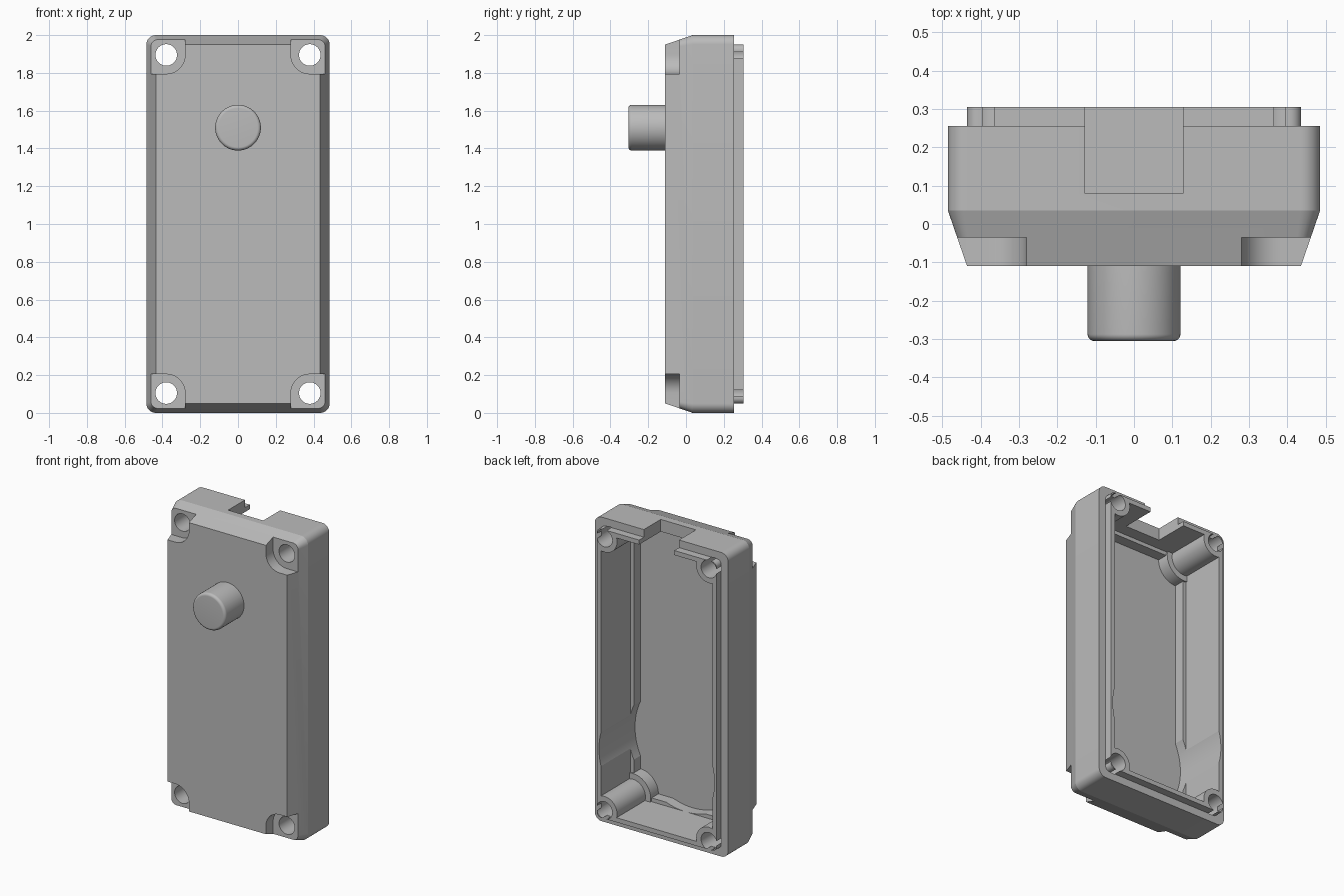
import bpy
import bmesh
from math import cos, sin, pi, radians

if "Cube" in bpy.data.objects:
    bpy.data.objects.remove(bpy.data.objects["Cube"])

grey = bpy.data.materials.new("plain_grey")
grey.use_nodes = True
colour = (0.5, 0.5, 0.5, 1)
grey.diffuse_color = colour
grey.node_tree.nodes["Principled BSDF"].inputs["Base Color"].default_value = colour

MID = 1.0       # height of the case centre
SEGS = 10       # steps in each rounded corner
BACK = 0.4      # cutters reach past the open back
FLOOR = -0.07   # inside of the front panel
HOLE_X, HOLE_Z = 0.38, 0.895


def new_object(name, bm):
    bmesh.ops.recalc_face_normals(bm, faces=bm.faces)
    mesh = bpy.data.meshes.new(name)
    bm.to_mesh(mesh)
    bm.free()
    obj = bpy.data.objects.new(name, mesh)
    bpy.context.collection.objects.link(obj)
    mesh.materials.append(grey)
    return obj


def rounded_rect(hx, hz, r):
    pts = []
    for q, (sx, sz) in enumerate([(1, 1), (-1, 1), (-1, -1), (1, -1)]):
        for i in range(SEGS + 1):
            a = (q + i / SEGS) * pi / 2
            pts.append((sx * (hx - r) + r * cos(a), sz * (hz - r) + r * sin(a)))
    return pts


def loft(name, rings, x=0, z=MID):
    """Skin rounded rectangles (y, half width, half height, radius) along y."""
    bm = bmesh.new()
    loops = [[bm.verts.new((x + px, y, z + pz)) for px, pz in rounded_rect(hx, hz, r)]
             for y, hx, hz, r in rings]
    for a, b in zip(loops, loops[1:]):
        for i in range(len(a)):
            j = (i + 1) % len(a)
            bm.faces.new((a[i], a[j], b[j], b[i]))
    bm.faces.new(loops[0])
    bm.faces.new(loops[-1])
    return new_object(name, bm)


def block(name, hx, hz, r, y0, y1, x=0, z=MID):
    return loft(name, [(y0, hx, hz, r), (y1, hx, hz, r)], x, z)


def lathe(name, profile, x, z, steps=48):
    """Round solid along y from (y, radius) pairs."""
    bm = bmesh.new()
    loops = [[bm.verts.new((x + r * cos(2 * pi * i / steps), y, z + r * sin(2 * pi * i / steps)))
              for i in range(steps)] for y, r in profile]
    for a, b in zip(loops, loops[1:]):
        for i in range(steps):
            j = (i + 1) % steps
            bm.faces.new((a[i], a[j], b[j], b[i]))
    bm.faces.new(loops[0])
    bm.faces.new(loops[-1])
    return new_object(name, bm)


def combine(target, other, operation):
    """Apply a boolean and discard the helper."""
    mod = target.modifiers.new("bool", 'BOOLEAN')
    mod.operation, mod.object, mod.solver = operation, other, 'EXACT'
    graph = bpy.context.evaluated_depsgraph_get()
    result = bpy.data.meshes.new_from_object(target.evaluated_get(graph))
    target.modifiers.clear()
    target.data = result
    bpy.data.objects.remove(other)


corners = [(sx, sz) for sx in (-1, 1) for sz in (-1, 1)]

# Case: chamfered front, straight sides, ledge and raised lip at the back
case = loft("case", [(-0.11, 0.435, 0.95, 0.02), (0.035, 0.485, 1.0, 0.05),
                     (0.255, 0.485, 1.0, 0.05), (0.255, 0.435, 0.95, 0.03),
                     (0.305, 0.435, 0.95, 0.03)])

# Hollow: wide upper part, narrower floor, round clearance near the bottom
hollow = block("hollow", 0.405, 0.92, 0.03, 0.0, BACK)
combine(hollow, block("floor_hollow", 0.38, 0.895, 0.03, FLOOR, 0.1), 'UNION')
combine(hollow, lathe("round_clearance", [(FLOOR, 0.42), (BACK + 0.02, 0.42)], 0, 0.5, 96), 'UNION')

# Screw posts and their thicker feet stay solid inside the hollow
for sx, sz in corners:
    x, z = sx * HOLE_X, MID + sz * HOLE_Z
    combine(hollow, lathe("post", [(-0.2, 0.092), (0.5, 0.092)], x, z), 'DIFFERENCE')
    combine(hollow, lathe("post_foot", [(-0.2, 0.13), (0.01, 0.13)], x, z), 'DIFFERENCE')
combine(case, hollow, 'DIFFERENCE')

# Cable notch through the top wall
combine(case, block("notch", 0.128, 0.15, 0.001, 0.08, BACK, 0, 2.0), 'DIFFERENCE')

# Corner recesses and through holes
for sx, sz in corners:
    recess = block("recess", 0.16, 0.16, 0.1, -0.3, -0.035,
                   sx * 0.44, MID + sz * 0.955)
    for hx, hz, dx, dz in ((0.1, 0.16, 0.1, 0), (0.16, 0.1, 0, 0.1)):
        combine(recess, block("recess_side", hx, hz, 0.001, -0.3, -0.035,
                              sx * (0.44 + dx), MID + sz * (0.955 + dz)), 'UNION')
    combine(case, recess, 'DIFFERENCE')
    combine(case, lathe("hole", [(-0.5, 0.057), (0.5, 0.057)],
                        sx * HOLE_X, MID + sz * HOLE_Z), 'DIFFERENCE')

# Front button with a rounded rim
rim = 0.018
edge = [(-0.305 + rim * (1 - sin(a)), 0.121 - rim * (1 - cos(a)))
        for a in (pi / 2 * (1 - i / 8) for i in range(9))]
button = lathe("button", edge + [(-0.1, 0.121)], 0, 1.51, 64)

for obj in (case, button):
    bpy.ops.object.select_all(action='DESELECT')
    obj.select_set(True)
    bpy.context.view_layer.objects.active = obj
    bpy.ops.object.shade_smooth_by_angle(angle=radians(14))
